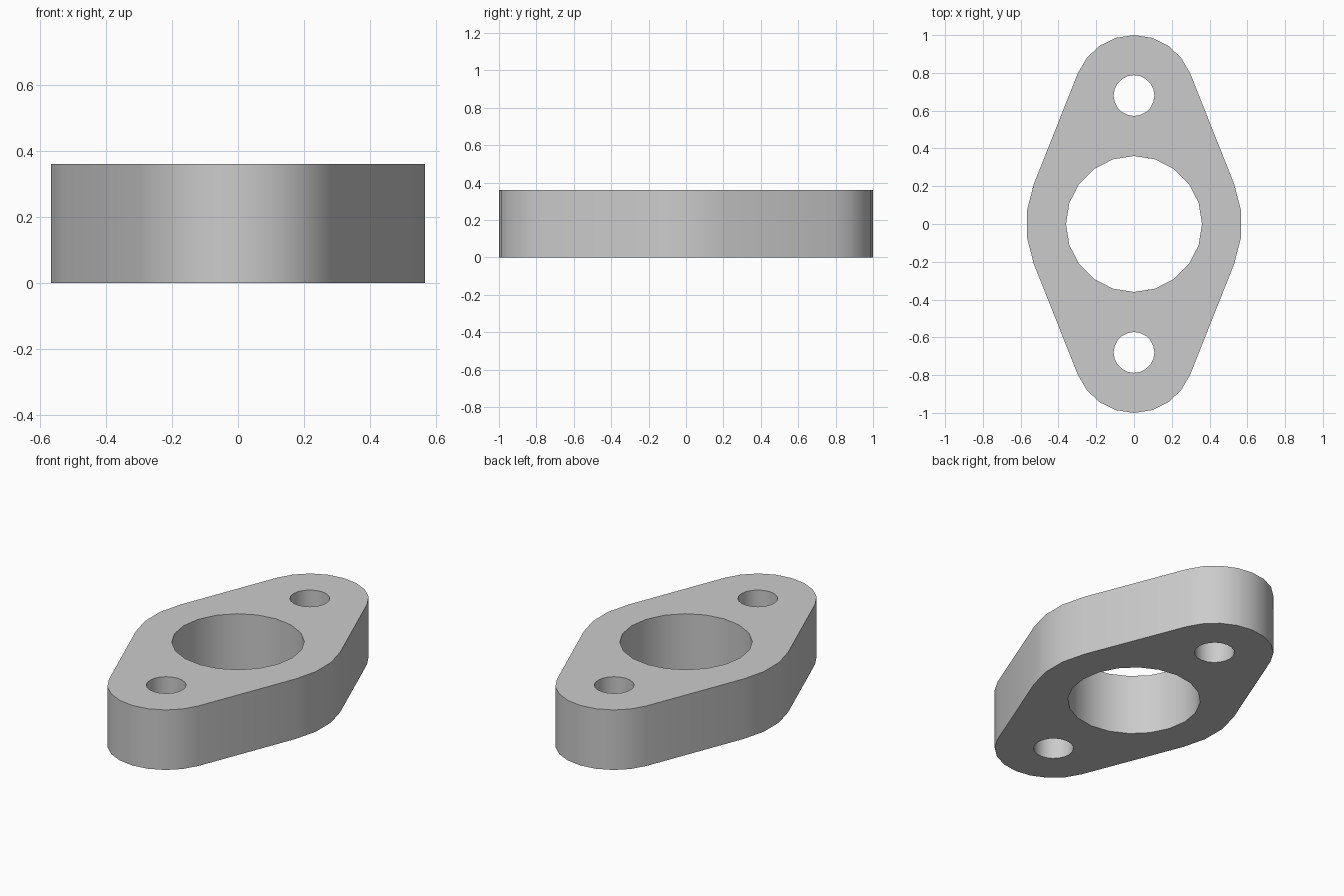
import bpy
import bmesh
from math import asin, cos, sin, pi, radians

cube = bpy.data.objects.get("Cube")
if cube:
    bpy.data.objects.remove(cube, do_unlink=True)

HEIGHT = 0.36
BOLT_Y = 0.68       # bolt hole centre distance
END_R = 0.32        # rounded end radius
SIDE_R = 0.571      # rounded waist radius
BORE_R = 0.36
BOLT_R = 0.108


def arc(cy, radius, start, end, steps):
    angles = [start + (end - start) * i / steps for i in range(steps + 1)]
    return [(radius * cos(a), cy + radius * sin(a)) for a in angles]


def circle(cy, radius, sides=20):
    return arc(cy, radius, 0, 2 * pi, sides)[:-1]


# Outline: four arcs joined by their common tangents
t = asin((SIDE_R - END_R) / BOLT_Y)
outline = (arc(0, SIDE_R, -t, t, 3)
           + arc(BOLT_Y, END_R, t, pi - t, 8)
           + arc(0, SIDE_R, pi - t, pi + t, 3)
           + arc(-BOLT_Y, END_R, pi + t, 2 * pi - t, 8))
loops = [outline, circle(0, BORE_R), circle(BOLT_Y, BOLT_R), circle(-BOLT_Y, BOLT_R)]

# Flat plate with three holes, extruded upwards
bm = bmesh.new()
for loop in loops:
    verts = [bm.verts.new((x, y, 0)) for x, y in loop]
    for a, b in zip(verts, verts[1:] + verts[:1]):
        bm.edges.new((a, b))
bmesh.ops.triangle_fill(bm, use_beauty=True, use_dissolve=False, edges=bm.edges[:])
extruded = bmesh.ops.extrude_face_region(bm, geom=bm.faces[:], use_keep_orig=True)
top = [g for g in extruded["geom"] if isinstance(g, bmesh.types.BMVert)]
bmesh.ops.translate(bm, verts=top, vec=(0, 0, HEIGHT))
bmesh.ops.recalc_face_normals(bm, faces=bm.faces[:])
mesh = bpy.data.meshes.new("flange_plate")
bm.to_mesh(mesh)
bm.free()

plate = bpy.data.objects.new("flange_plate", mesh)
bpy.context.collection.objects.link(plate)

# Plain grey material
grey = bpy.data.materials.new("plain_grey")
grey.use_nodes = True
colour = (0.6, 0.6, 0.6, 1)
grey.diffuse_color = colour
grey.node_tree.nodes["Principled BSDF"].inputs["Base Color"].default_value = colour
mesh.materials.append(grey)

# Smooth walls, crisp rims
bpy.ops.object.select_all(action="DESELECT")
plate.select_set(True)
bpy.context.view_layer.objects.active = plate
bpy.ops.object.shade_smooth_by_angle(angle=radians(30))
